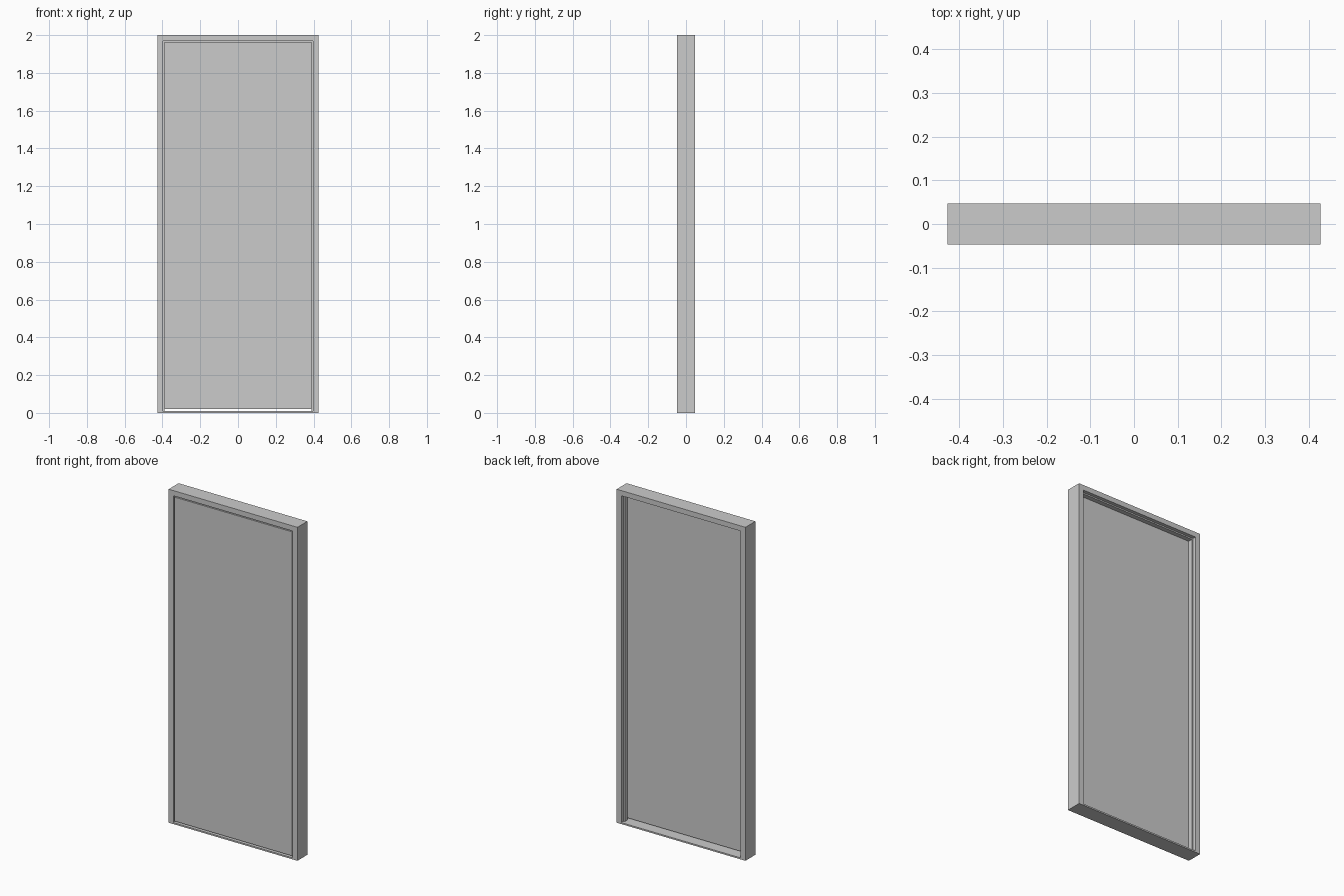
import bpy, bmesh

if "Cube" in bpy.data.objects:
    bpy.data.objects.remove(bpy.data.objects["Cube"])

W, H, D = 0.427, 2.0, 0.047   # half width, height, half depth
T, S = 0.031, 0.039           # frame thickness, thickness at the stop
DOOR_BACK = -0.002


def finish(name, bm):
    bmesh.ops.recalc_face_normals(bm, faces=bm.faces[:])
    mesh = bpy.data.meshes.new(name)
    bm.to_mesh(mesh)
    bm.free()
    ob = bpy.data.objects.new(name, mesh)
    bpy.context.collection.objects.link(ob)
    return ob


def box(name, x0, x1, y0, y1, z0, z1):
    bm = bmesh.new()
    bmesh.ops.create_cube(bm, size=1)
    for v in bm.verts:
        v.co.x = x1 if v.co.x > 0 else x0
        v.co.y = y1 if v.co.y > 0 else y0
        v.co.z = z1 if v.co.z > 0 else z0
    return finish(name, bm)


# Door frame: stepped jamb profile (inset, y) swept up, across and down with mitred corners
profile = [(0, -D), (T, -D), (T, DOOR_BACK), (S, DOOR_BACK),
           (S, 0.026), (T, 0.026), (T, D), (0, D)]
bm = bmesh.new()
rings = []
for side, top in ((-1, False), (-1, True), (1, True), (1, False)):
    rings.append([bm.verts.new((side * (W - i), y, H - i if top else 0))
                  for i, y in profile])
n = len(profile)
for a, b in zip(rings, rings[1:]):
    for k in range(n):
        j = (k + 1) % n
        bm.faces.new((a[k], a[j], b[j], b[k]))
bm.faces.new(rings[0])
bm.faces.new(rings[-1])
finish("door_frame", bm)

# Door leaf, flush with the front and set against the stop
gap = 0.006
box("door_leaf", -(W - T - gap), W - T - gap, -D, DOOR_BACK - 0.001, 0.02, H - T - gap)

# Thin threshold between the jambs
box("threshold", -(W - T), W - T, -D, D, 0, 0.009)
